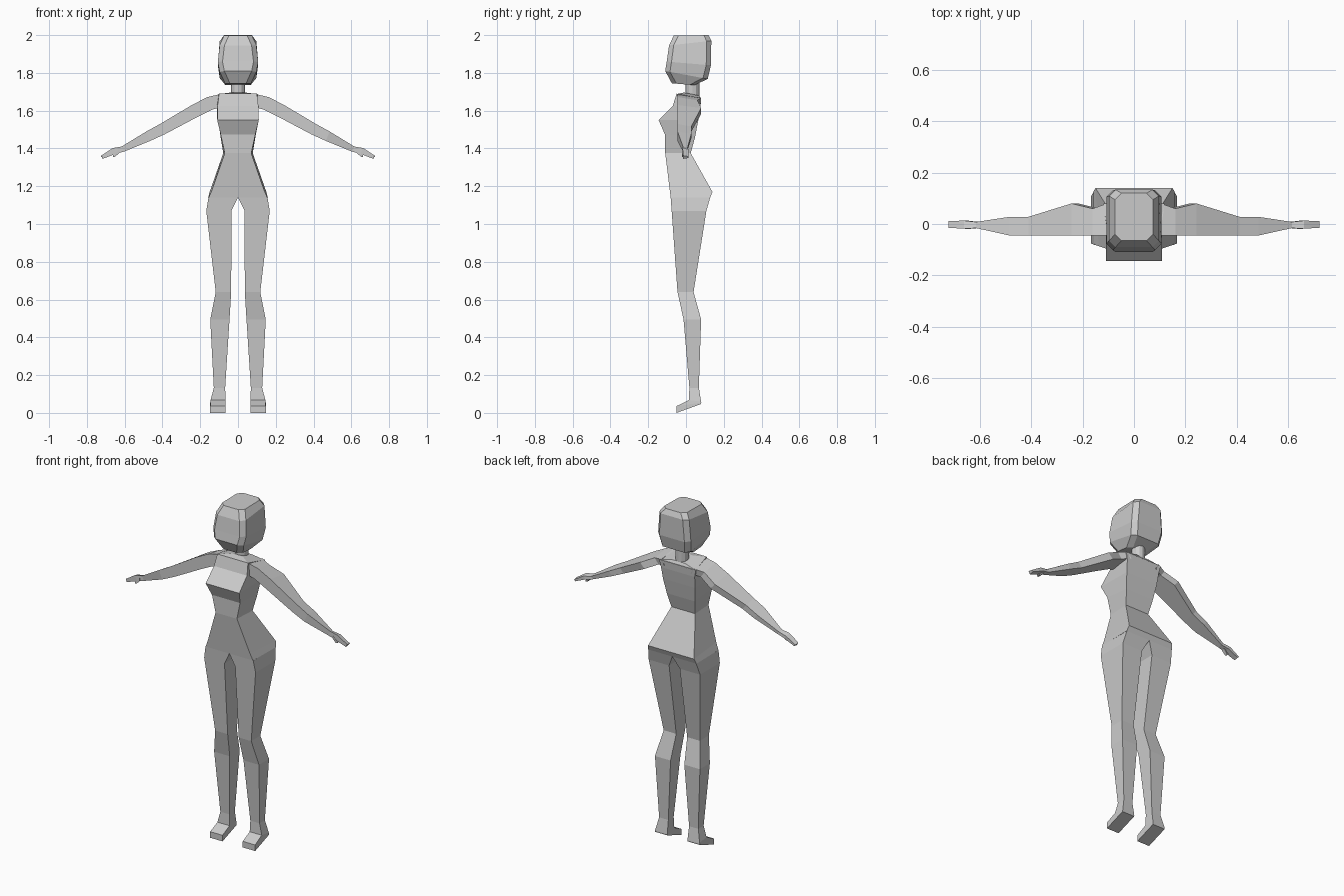
import bpy, bmesh
from mathutils import Vector


def loft(name, rings, mirror=False):
    """Skin a list of equal-length point rings, cap both ends."""
    bm = bmesh.new()
    loops = [[bm.verts.new(p) for p in r] for r in rings]
    for a, b in zip(loops, loops[1:]):
        n = len(a)
        for i in range(n):
            j = (i + 1) % n
            bm.faces.new((a[i], a[j], b[j], b[i]))
    bm.faces.new(loops[0])
    bm.faces.new(loops[-1])
    bmesh.ops.remove_doubles(bm, verts=bm.verts, dist=1e-5)
    bmesh.ops.recalc_face_normals(bm, faces=bm.faces)
    me = bpy.data.meshes.new(name)
    bm.to_mesh(me)
    bm.free()
    ob = bpy.data.objects.new(name, me)
    bpy.context.collection.objects.link(ob)
    if mirror:
        ob.modifiers.new("mirror", 'MIRROR').use_mirror_merge = False
    return ob


def torso_ring(wf, yf, zf, wb, yb, zb):
    return [(-wf, yf, zf), (wf, yf, zf), (wb, yb, zb), (-wb, yb, zb)]


def leg_ring(xi, xo, yf, zf, yb, zb):
    return [(xi, yf, zf), (xo, yf, zf), (xo, yb, zb), (xi, yb, zb)]


def head_ring(w, yf, zf, yb, zb, c=0.025):
    # chamfered rectangle, tilted from front to back
    pts = [(-w + c, yf), (w - c, yf), (w, yf + c), (w, yb - c),
           (w - c, yb), (-w + c, yb), (-w, yb - c), (-w, yf + c)]
    return [(x, y, zf + (zb - zf) * (y - yf) / (yb - yf)) for x, y in pts]


def arm_ring(x, yf, yb, zt, zb, lean=0.0, thin=0.25):
    # four corners, the back edge thinner and the lower edge tucked inward
    d = (zt - zb) * thin
    return [(x + lean, yf, zt), (x - lean, yf, zb),
            (x - lean, yb, zb + d), (x + lean, yb, zt - d)]


# Torso: shoulders, bust, waist, hips
loft("torso", [torso_ring(*r) for r in [
    (.100, -.050, 1.690, .120, .080, 1.665),
    (.108, -.070, 1.625, .110, .076, 1.620),
    (.110, -.145, 1.550, .105, .065, 1.550),
    (.092, -.112, 1.475, .092, .048, 1.460),
    (.070, -.110, 1.375, .078, .025, 1.375),
    (.138, -.086, 1.180, .150, .140, 1.170),
    (.155, -.081, 1.140, .158, .128, 1.140)]])

# Legs down to the raised-heel feet
loft("legs", [leg_ring(*r) for r in [
    (0.00, .156, -.081, 1.140, .128, 1.140),
    (.035, .168, -.076, 1.070, .108, 1.070),
    (.036, .118, -.045, .640, .040, .640),
    (.045, .147, -.013, .495, .080, .495),
    (.068, .128, .018, .133, .068, .133),
    (.066, .145, .015, .068, .080, .060),
    (.066, .147, -.050, .036, .081, .054),
    (.066, .147, -.050, .000, .080, .047)]], mirror=True)

# Arms, shoulder to wrist to fingertips
loft("arms", [arm_ring(*r) for r in [
    (.095, -.045, .080, 1.685, 1.620, .01),
    (.150, -.045, .060, 1.672, 1.605, .012),
    (.230, -.045, .080, 1.630, 1.566, .014),
    (.400, -.045, .028, 1.530, 1.475, .012),
    (.475, -.045, .028, 1.490, 1.440, .010),
    (.610, -.016, .008, 1.410, 1.383, .006),
    (.655, -.018, .013, 1.402, 1.372, .008),
    (.720, -.015, .012, 1.362, 1.345, .004)]], mirror=True)

# Thumbs
loft("thumbs", [arm_ring(*r) for r in [
    (.630, -.018, .000, 1.393, 1.375),
    (.652, -.020, -.004, 1.372, 1.355),
    (.662, -.018, -.006, 1.366, 1.354)]], mirror=True)

# Neck
bpy.ops.mesh.primitive_cylinder_add(vertices=12, radius=.037, depth=.11,
                                    location=(0, .035, 1.71))
bpy.context.object.name = "neck"

# Raised collar at the neck base
loft("collar", [torso_ring(*r) for r in [
    (.100, -.050, 1.688, .118, .080, 1.663),
    (.040, -.010, 1.696, .045, .070, 1.680)]])

# Head: blocky rounded box
loft("head", [head_ring(*r) for r in [
    (.068, -.075, 1.745, .045, 1.735),
    (.097, -.110, 1.810, .115, 1.768),
    (.107, -.102, 1.860, .132, 1.840),
    (.097, -.090, 1.945, .134, 1.970),
    (.074, -.065, 1.997, .120, 2.000)]])
